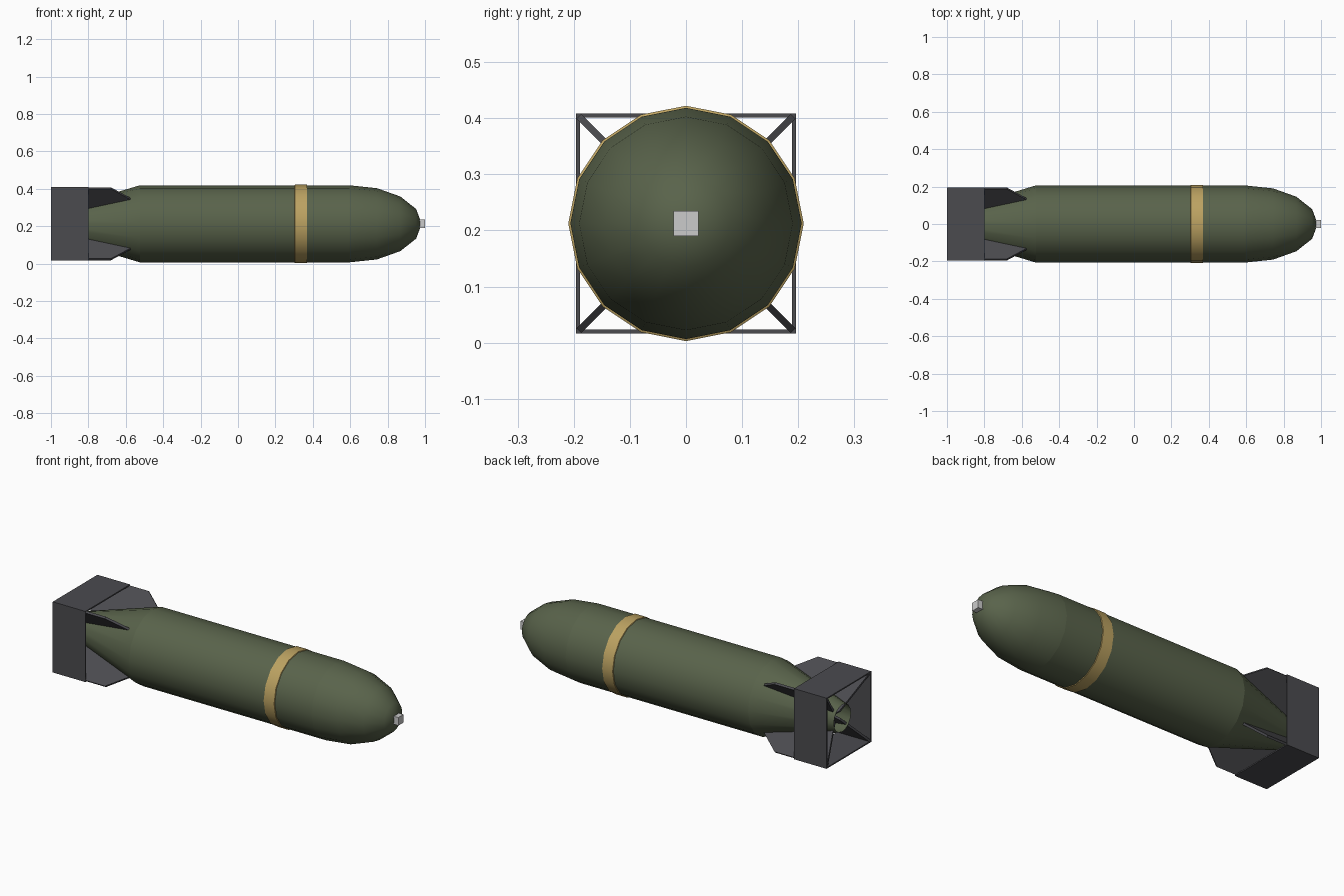
import bpy, bmesh, math

if "Cube" in bpy.data.objects:
    bpy.data.objects.remove(bpy.data.objects["Cube"])

ZC = 0.2125          # height of the long axis
R = 0.206            # body radius
SIDES = 16


def material(name, rgb):
    m = bpy.data.materials.new(name)
    m.diffuse_color = (*rgb, 1)
    m.use_nodes = True
    m.node_tree.nodes["Principled BSDF"].inputs["Base Color"].default_value = m.diffuse_color
    return m


green = material("olive_green", (0.10, 0.125, 0.07))
gold = material("band_yellow", (0.50, 0.36, 0.12))
dark = material("dark_metal", (0.07, 0.07, 0.078))


def finish(name, bm, mat=None, smooth=True):
    bmesh.ops.remove_doubles(bm, verts=bm.verts, dist=1e-5)
    bmesh.ops.recalc_face_normals(bm, faces=bm.faces)
    me = bpy.data.meshes.new(name)
    bm.to_mesh(me)
    bm.free()
    ob = bpy.data.objects.new(name, me)
    bpy.context.collection.objects.link(ob)
    ob.location.z = ZC
    if mat:
        me.materials.append(mat)
    if smooth:
        bpy.ops.object.select_all(action='DESELECT')
        ob.select_set(True)
        bpy.context.view_layer.objects.active = ob
        bpy.ops.object.shade_smooth_by_angle(angle=math.radians(35))
    return ob


def lathe(name, profile, mat):
    """Spin (x, radius) points round the x axis."""
    bm = bmesh.new()
    vs = [bm.verts.new((x, 0, r)) for x, r in profile]
    es = [bm.edges.new(p) for p in zip(vs, vs[1:])]
    bmesh.ops.spin(bm, geom=vs + es, cent=(0, 0, 0), axis=(1, 0, 0),
                   angle=math.tau, steps=SIDES, use_duplicate=False)
    return finish(name, bm, mat)


def box(bm, size, centre):
    vs = bmesh.ops.create_cube(bm, size=1)["verts"]
    bmesh.ops.scale(bm, vec=size, verts=vs)
    bmesh.ops.translate(bm, vec=centre, verts=vs)


# Casing: straight body, rounded nose, open tapered tail
lathe("body", [(-0.525, R), (0.595, R)], green)
lathe("nose", [(0.595 + 0.387 * math.sin(a), R * math.cos(a))
               for a in (i * math.pi / 8 for i in range(5))], green)
lathe("tail_cone", [(-0.96, 0.075), (-0.525, R)], green)

# Painted band
lathe("band", [(0.302, R), (0.304, 0.2098), (0.368, 0.2098), (0.37, R)], gold)

# Nose fuze
bm = bmesh.new()
box(bm, (0.04, 0.045, 0.045), (0.98, 0, 0))
finish("fuze", bm, smooth=False)

# Four diagonal fins
FIN = [(-1.0, 0.270), (-0.68, 0.270), (-0.575, 0.190), (-0.60, 0.10),
       (-0.90, 0.0), (-0.93, 0.03)]
T = 0.006
for i in range(4):
    a = math.radians(45 + 90 * i)
    c, s = math.cos(a), math.sin(a)
    bm = bmesh.new()
    rings = [[bm.verts.new((x, r * c - t * s, r * s + t * c)) for x, r in FIN]
             for t in (-T, T)]
    for ring in rings:
        bm.faces.new(ring)
    n = len(FIN)
    for k in range(n):
        j = (k + 1) % n
        bm.faces.new((rings[0][k], rings[0][j], rings[1][j], rings[1][k]))
    finish(f"fin_{i + 1}", bm, dark, smooth=False)

# Square box shroud round the fins
H, W = 0.196, 0.007
bm = bmesh.new()
loops = []
for x, h in ((-1.0, H), (-0.8, H), (-0.8, H - W), (-1.0, H - W)):
    loops.append([bm.verts.new((x, y * h, z * h))
                  for y, z in ((-1, -1), (1, -1), (1, 1), (-1, 1))])
for a, b in zip(loops, loops[1:] + loops[:1]):
    for k in range(4):
        j = (k + 1) % 4
        bm.faces.new((a[k], a[j], b[j], b[k]))
finish("tail_box", bm, dark, smooth=False)
